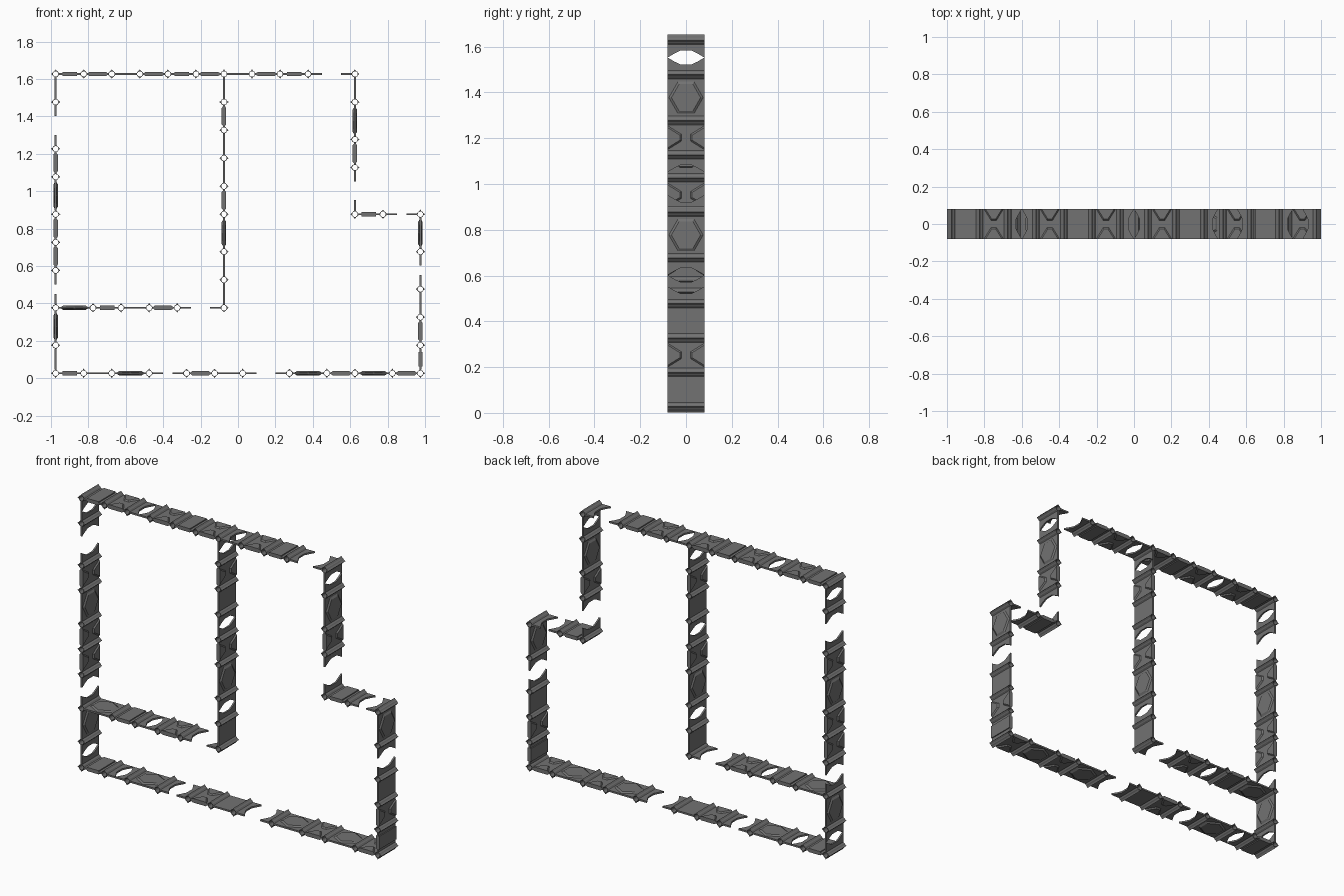
import bpy, bmesh, math
from mathutils import Vector

if "Cube" in bpy.data.objects:
    bpy.data.objects.remove(bpy.data.objects["Cube"])

W = 0.08      # half width of every panel
T = 0.005     # half thickness of the thin plate
RIM = 0.019   # plates start at the tube wall
HALF = 0.075  # length of a forked end plate
LENGTH = {'H': 0.2, 'X': 0.15, 'S': 0.15, 'P': 0.15, 'O': 0.15}

dark = bpy.data.materials.new('dark_grey')
dark.diffuse_color = (0.17, 0.17, 0.17, 1)
dark.use_nodes = True
dark.node_tree.nodes["Principled BSDF"].inputs["Base Color"].default_value = dark.diffuse_color


def make_object(name, bm):
    bmesh.ops.recalc_face_normals(bm, faces=bm.faces)
    mesh = bpy.data.meshes.new(name)
    bm.to_mesh(mesh)
    bm.free()
    mesh.materials.append(dark)
    bpy.context.collection.objects.link(bpy.data.objects.new(name, mesh))


def loft(bm, place, low, high, w0, w1):
    """Solid between two matching outlines given in (along, across)."""
    a = [bm.verts.new(place(u, v, w0)) for u, v in low]
    b = [bm.verts.new(place(u, v, w1)) for u, v in high]
    bm.faces.new(a)
    bm.faces.new(b)
    for i in range(len(a)):
        j = (i + 1) % len(a)
        bm.faces.new((a[i], a[j], b[j], b[i]))


def plate(bm, place, u0, u1, w=T):
    pts = [(u0, -W), (u1, -W), (u1, W), (u0, W)]
    loft(bm, place, pts, pts, -w, w)


def fork(bm, place, node, d):
    # plate with a concave bite in its free end
    half = [(RIM, W), (HALF, W), (0.057, 0.05), (0.045, 0.025)]
    pts = half + [(u, -v) for u, v in reversed(half)]
    pts = [(node + d * u, v) for u, v in pts]
    loft(bm, place, pts, pts, -T, T)


def hex_panel(bm, place, c):
    # raised bevelled hexagon on both faces
    low = [(.07, -.035), (.07, .035), (0, .075), (-.07, .035), (-.07, -.035), (0, -.075)]
    for s in (1, -1):
        loft(bm, place, [(c + u, v) for u, v in low],
             [(c + u * .85, v * .85) for u, v in low], s * T, s * .012)


def cross_panel(bm, place, c):
    # raised side wedges pointing at the middle
    low = [(-.052, W), (-.015, .02), (.015, .02), (.052, W)]
    high = [(-.044, W), (-.011, .027), (.011, .027), (.044, W)]
    for s in (1, -1):
        for k in (1, -1):
            loft(bm, place, [(c + u, k * v) for u, v in low],
                 [(c + u, k * v) for u, v in high], s * T, s * .012)


nodes = set()


def wall(name, axis, fixed, start, items):
    def place(u, v, w):
        return (u, v, fixed + w) if axis == 'x' else (fixed + w, v, u)

    def mark(u):
        x, _, z = place(u, 0, 0)
        nodes.add((round(x, 3), round(z, 3)))

    bm = bmesh.new()
    u = start
    mark(u)
    for it in items:
        step = LENGTH[it] if it in LENGTH else it + 2 * HALF
        end = u + step
        if it == 'O' or it not in LENGTH:
            fork(bm, place, u, 1)
            fork(bm, place, end, -1)
        else:
            plate(bm, place, u + RIM, end - RIM)
            mid = (u + end) / 2
            if it == 'H':
                hex_panel(bm, place, mid)
            elif it == 'X':
                cross_panel(bm, place, mid)
            elif it == 'S':
                plate(bm, place, u + .036, end - .036, .011)
        u = end
        mark(u)
    make_object(name, bm)


# H hexagon, X cross, S thick slab, P plain, O pair of forks, number = open gap
wall('top_wall', 'x', 1.627, -.975, ['S', 'X', 'O', 'X', 'S', 'X', 'O', 'X', 'S', .1])
wall('bottom_wall', 'x', .027, -.975,
     ['S', 'O', 'H', .05, 'X', 'P', .1, 'H', 'X', 'H', 'X'])
wall('left_wall', 'z', -.975, .027, ['O', 'H', .05, 'X', 'X', 'H', 'X', .1, 'O'])
wall('middle_wall', 'z', -.075, .377, ['P', 'O', 'H', 'X', 'O', 'P', 'X', 'O'])
wall('inner_low_wall', 'x', .377, -.975, ['H', 'S', 'O', 'X', .1])
wall('upper_right_wall', 'z', .625, .877, [.1, 'X', 'H', 'O'])
wall('step_wall', 'x', .877, .625, ['S', .05])
wall('lower_right_wall', 'z', .975, .027, ['S', 'X', 'P', .05, 'H'])

# hollow four-pointed joint tubes at every node
bm = bmesh.new()
N = 16
for x, z in sorted(nodes):
    rings = []
    for y, inner in ((-W, 0), (W, 0), (W, 1), (-W, 1)):
        ring = []
        for i in range(N):
            r = .0145 if inner else (.025 if i % 4 == 0 else .0175)
            a = 2 * math.pi * i / N
            ring.append(bm.verts.new(Vector((x + r * math.cos(a), y, z + r * math.sin(a)))))
        rings.append(ring)
    for k in range(4):
        p, q = rings[k], rings[(k + 1) % 4]
        for i in range(N):
            j = (i + 1) % N
            bm.faces.new((p[i], p[j], q[j], q[i]))
make_object('joint_tubes', bm)
